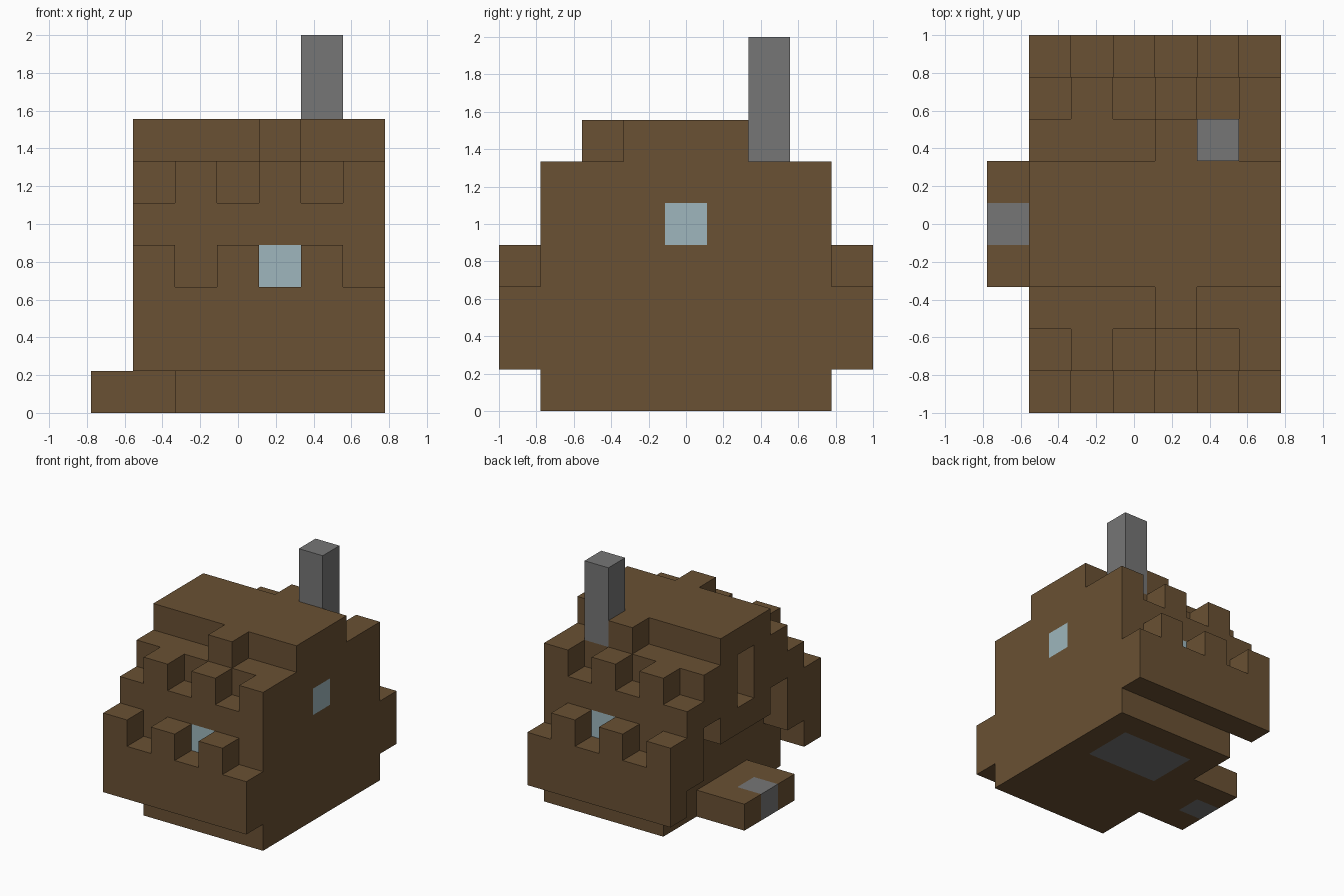
import bpy
import bmesh
from itertools import product

cube = bpy.data.objects.get("Cube")
if cube:
    bpy.data.objects.remove(cube, do_unlink=True)

UNIT = 2 / 9          # edge length of one building block
cells = {}            # block position -> part name


def make_material(name, color):
    mat = bpy.data.materials.new(name)
    mat.use_nodes = True
    mat.diffuse_color = (*color, 1)
    bsdf = next(n for n in mat.node_tree.nodes if n.type == 'BSDF_PRINCIPLED')
    bsdf.inputs["Base Color"].default_value = (*color, 1)
    bsdf.inputs["Roughness"].default_value = 0.9
    return mat


def fill(part, xs, ys, zs, mirror=False):
    """Fill inclusive block ranges, optionally mirrored front to back."""
    spans = [range(a, b + 1) for a, b in (xs, ys, zs)]
    for x, y, z in product(*spans):
        cells[x, y, z] = part
        if mirror:
            cells[x, 8 - y, z] = part


def build_part(part, mat):
    """Make one mesh from the part's exposed block sides."""
    bm = bmesh.new()
    for cell in [c for c, p in cells.items() if p == part]:
        for axis, side in product(range(3), (0, 1)):
            neighbour = list(cell)
            neighbour[axis] += 2 * side - 1
            if tuple(neighbour) in cells:
                continue
            u, v = (axis + 1) % 3, (axis + 2) % 3
            ring = []
            for du, dv in ((0, 0), (1, 0), (1, 1), (0, 1)):
                p = list(cell)
                p[axis] += side
                p[u] += du
                p[v] += dv
                ring.append(bm.verts.new(((p[0] - 3.5) * UNIT, (p[1] - 4.5) * UNIT, p[2] * UNIT)))
            bm.faces.new(ring if side else ring[::-1])
    bmesh.ops.remove_doubles(bm, verts=bm.verts, dist=0.001)
    mesh = bpy.data.meshes.new(part)
    bm.to_mesh(mesh)
    bm.free()
    mesh.materials.append(mat)
    bpy.context.collection.objects.link(bpy.data.objects.new(part, mesh))


# House body under the stepped roof
fill("walls", (2, 6), (1, 1), (0, 1), True)
fill("walls", (2, 6), (2, 2), (0, 3), True)
fill("walls", (2, 6), (3, 5), (0, 5))

# Stepped roof, overhanging the entrance end
fill("roof", (1, 6), (0, 0), (1, 2), True)
fill("roof", (1, 6), (1, 1), (2, 4), True)
fill("roof", (1, 6), (2, 2), (4, 5), True)
fill("roof", (1, 6), (3, 5), (6, 6))

# Alternating raised shingles on each step
for x in (1, 3, 5):
    fill("shingles", (x, x), (0, 0), (3, 3), True)
    fill("shingles", (x + 1, x + 1), (1, 1), (5, 5), True)
fill("shingles", (4, 4), (2, 2), (6, 6), True)

# Gable frame with a tall opening
fill("gable_frame", (1, 1), (3, 3), (3, 5), True)
fill("gable_frame", (1, 1), (4, 4), (3, 3))

# Porch with a stone step, stone hearth base and chimney
fill("porch", (0, 1), (3, 5), (0, 0))
fill("porch_step", (0, 0), (4, 4), (0, 0))
fill("hearth", (3, 5), (5, 6), (0, 0))
fill("chimney", (5, 5), (6, 6), (6, 8))

# Windows on all four walls
fill("windows", (4, 4), (1, 1), (3, 3), True)
fill("windows", (6, 6), (4, 4), (4, 4))
fill("windows", (2, 2), (4, 4), (4, 4))

wood = make_material("brown wood", (0.144, 0.082, 0.033))
stone = make_material("grey stone", (0.181, 0.181, 0.181))
glass = make_material("pale blue glass", (0.342, 0.468, 0.509))

for name in ("walls", "roof", "shingles", "gable_frame", "porch"):
    build_part(name, wood)
for name in ("porch_step", "hearth", "chimney"):
    build_part(name, stone)
build_part("windows", glass)
